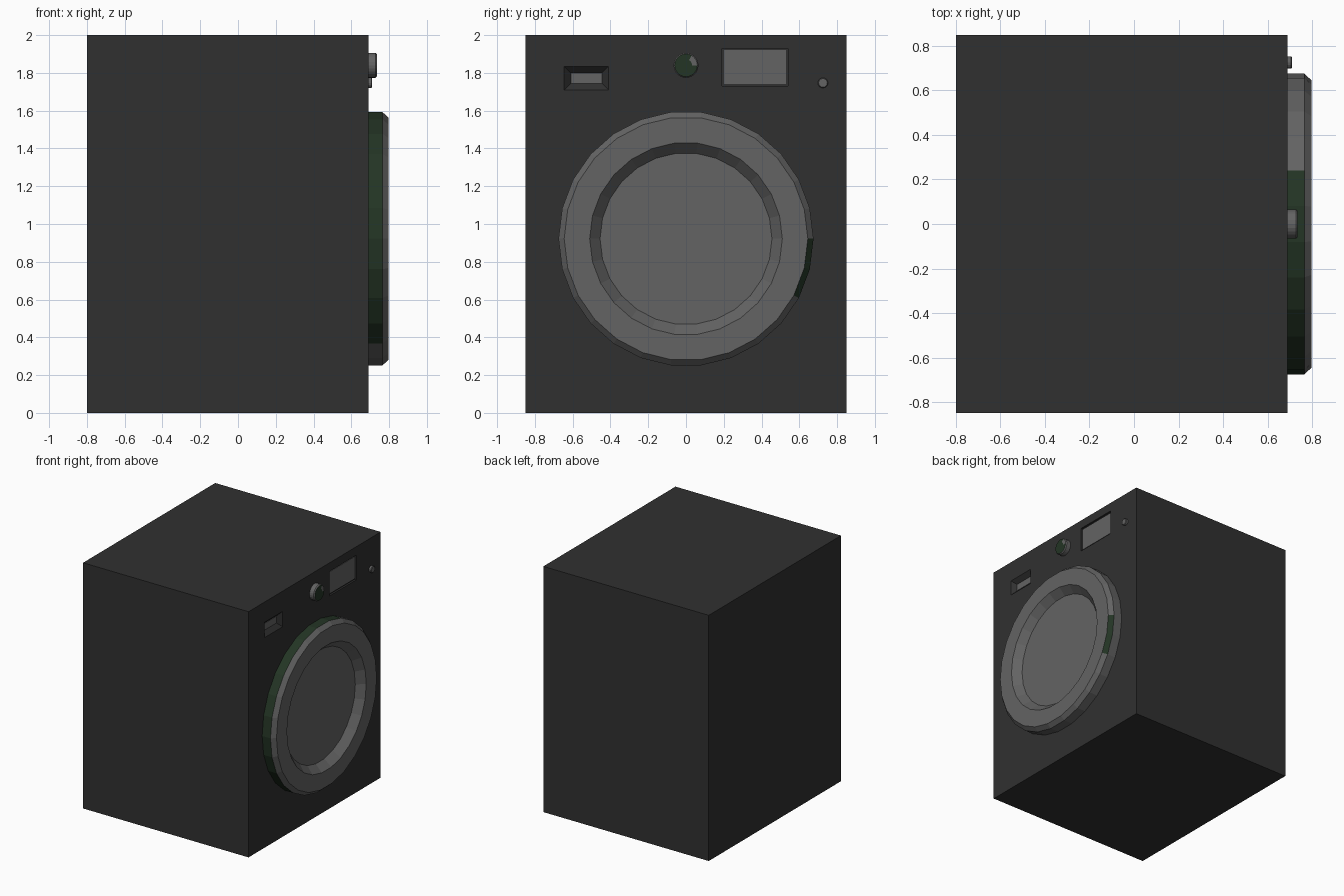
import bpy
import bmesh
from math import cos, sin, pi

cube = bpy.data.objects.get("Cube")
if cube:
    bpy.data.objects.remove(cube, do_unlink=True)


def material(name, color):
    m = bpy.data.materials.new(name)
    m.use_nodes = True
    m.diffuse_color = (*color, 1)
    m.node_tree.nodes["Principled BSDF"].inputs["Base Color"].default_value = (*color, 1)
    return m


CHARCOAL = material("charcoal", (0.03, 0.03, 0.03))
GREY = material("grey", (0.125, 0.125, 0.125))
GREEN = material("dark green", (0.017, 0.035, 0.018))
FRONT = 0.69  # x of the door panel


def make_object(name, bm, *mats):
    bmesh.ops.recalc_face_normals(bm, faces=bm.faces)
    mesh = bpy.data.meshes.new(name)
    bm.to_mesh(mesh)
    bm.free()
    for m in mats:
        mesh.materials.append(m)
    ob = bpy.data.objects.new(name, mesh)
    bpy.context.collection.objects.link(ob)
    return ob


def block(name, x0, x1, back, front, mat):
    """Box or frustum along x; back and front are (y0, y1, z0, z1)."""
    bm = bmesh.new()
    loops = []
    for x, (y0, y1, z0, z1) in ((x0, back), (x1, front)):
        loops.append([bm.verts.new((x, y, z)) for y, z in
                      ((y0, z0), (y1, z0), (y1, z1), (y0, z1))])
    a, b = loops
    bm.faces.new(a)
    bm.faces.new(b)
    for i in range(4):
        j = (i + 1) % 4
        bm.faces.new((a[i], a[j], b[j], b[i]))
    return make_object(name, bm, mat)


def lathe(name, y, z, profile, sides, mats, rule=lambda band, i: 0):
    """Turn (x, radius) points about the x direction; rule picks the colour."""
    bm = bmesh.new()
    rings = []
    for x, r in profile:
        rings.append([bm.verts.new((x, y + r * cos(2 * pi * i / sides),
                                    z + r * sin(2 * pi * i / sides)))
                      for i in range(sides)])
    for band, (a, b) in enumerate(zip(rings, rings[1:])):
        for i in range(sides):
            j = (i + 1) % sides
            bm.faces.new((a[i], a[j], b[j], b[i])).material_index = rule(band, i)
    bm.faces.new(rings[0])
    bm.faces.new(rings[-1]).material_index = rule(len(profile) - 1, 0)
    return make_object(name, bm, *mats)


def cut(target, cutter):
    """Carve the cutter out of the target, then drop the cutter."""
    cutter.hide_render = True
    mod = target.modifiers.new("pocket", 'BOOLEAN')
    mod.operation = 'DIFFERENCE'
    mod.object = cutter
    bpy.context.view_layer.objects.active = target
    bpy.ops.object.modifier_apply(modifier=mod.name)
    bpy.data.objects.remove(cutter, do_unlink=True)


def grow(rect, d):
    y0, y1, z0, z1 = rect
    return (y0 - d, y1 + d, z0 - d, z1 + d)


# Cabinet with a sloped drawer grip and a shallow display pocket
side = (-0.85, 0.85, 0, 2)
cabinet = block("cabinet", -0.8, FRONT, side, side, CHARCOAL)
grip = (-0.61, -0.445, 1.745, 1.8)
cut(cabinet, block("grip_cutter", FRONT - 0.035, FRONT + 0.035, grip,
                   grow(grip, 0.07), CHARCOAL))
screen = (0.2, 0.53, 1.74, 1.92)
pocket = grow(screen, 0.01)
cut(cabinet, block("screen_cutter", FRONT - 0.015, FRONT + 0.05, pocket, pocket, CHARCOAL))

# Grey plates inside the two pockets
block("grip_plate", FRONT - 0.036, FRONT - 0.032, grip, grip, GREY)
block("display", FRONT - 0.016, FRONT - 0.008, screen, screen, GREY)


# Door: rim, chamfer, ring, sloped recess and glass
def door_colour(band, i):
    on_rim = band == 0 and 5 <= i < 17
    on_handle = band == 1 and i >= 24
    return 1 if on_rim or on_handle else 0


lathe("door", 0, 0.922,
      [(FRONT, 0.675), (0.765, 0.675), (0.798, 0.645), (0.798, 0.51), (0.738, 0.455)],
      26, (GREY, GREEN), door_colour)


# Program knob with a grey pointer on its green face
def knob_colour(band, i):
    pointer = band == 2 and i < 4
    return 1 if band >= 2 and not pointer else 0


lathe("program_knob", 0, 1.84,
      [(FRONT, 0.066), (0.727, 0.066), (0.735, 0.06), (0.735, 0.032)],
      24, (GREY, GREEN), knob_colour)

# Power button
lathe("power_button", 0.725, 1.747,
      [(FRONT, 0.027), (0.706, 0.027), (0.71, 0.023)], 16, (GREY,))
